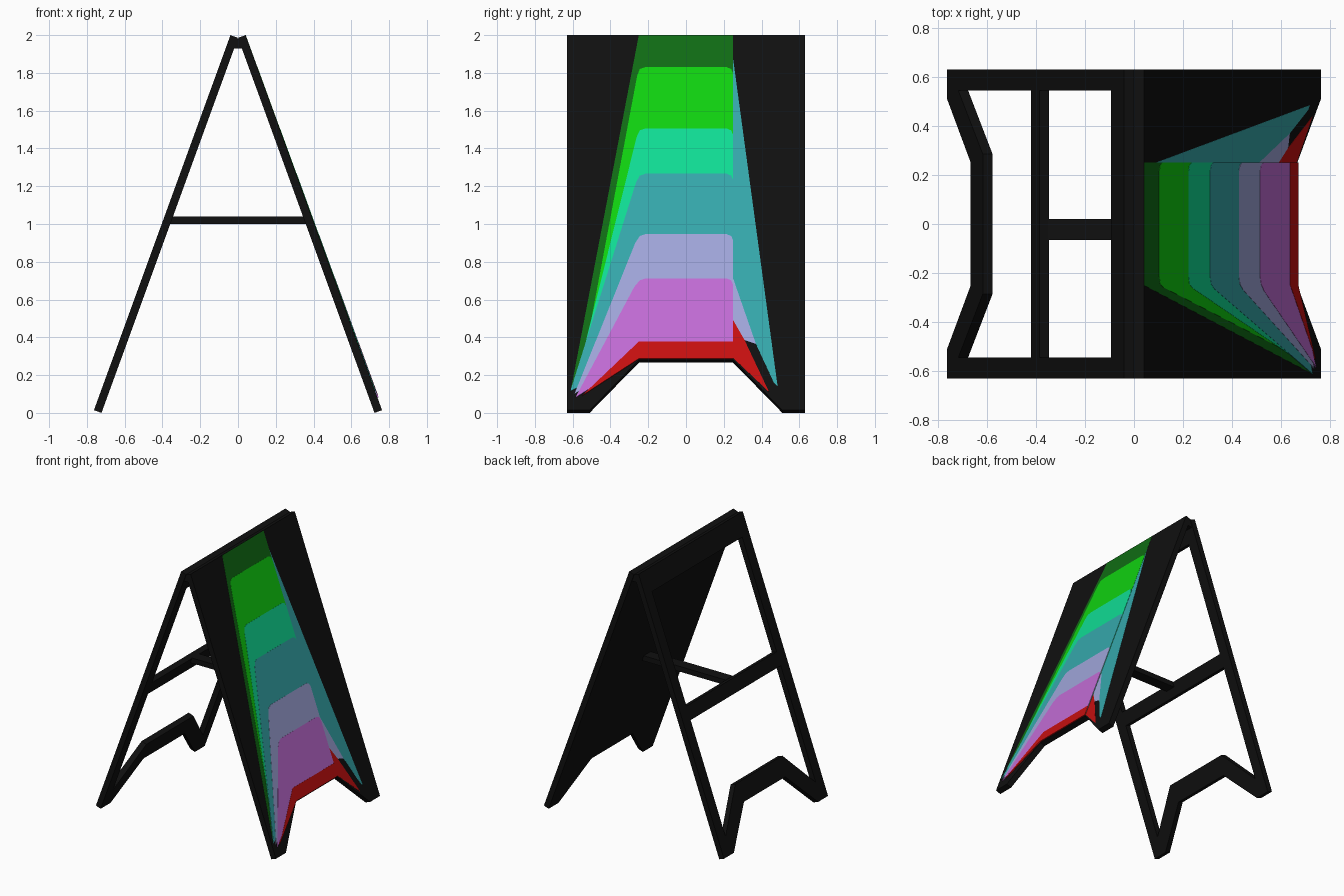
import bpy, bmesh, math
from mathutils import Vector

if "Cube" in bpy.data.objects:
    bpy.data.objects.remove(bpy.data.objects["Cube"], do_unlink=True)

TILT = math.radians(20)
THICK = 0.0425
FOOT = THICK * math.sin(TILT)


def material(name, rgb):
    m = bpy.data.materials.new(name)
    m.use_nodes = True
    m.diffuse_color = (*rgb, 1)
    m.node_tree.nodes["Principled BSDF"].inputs["Base Color"].default_value = (*rgb, 1)
    return m


black = material("black", (0.005, 0.005, 0.005))
forest = material("dark green", (0.005, 0.15, 0.007))
green = material("bright green", (0.005, 0.64, 0.005))
mint = material("mint", (0.005, 0.72, 0.3))
teal = material("teal", (0.036, 0.39, 0.41))
lavender = material("lavender", (0.35, 0.38, 0.7))
magenta = material("magenta", (0.54, 0.15, 0.67))
red = material("red", (0.57, 0.005, 0.005))


def on_slope(side, y, z, lift):
    """Point at height z on the sloping outer face, lifted along its normal."""
    x = THICK * math.cos(TILT) + (2 - z) * math.tan(TILT)
    return Vector((side * (x + lift * math.cos(TILT)), y, z + lift * math.sin(TILT)))


def add_mesh(name, bottom, top, mat):
    """Solid between two matching outlines."""
    bm = bmesh.new()
    a = [bm.verts.new(p) for p in bottom]
    b = [bm.verts.new(p) for p in top]
    bm.faces.new(a)
    bm.faces.new(b)
    for i in range(len(a)):
        j = (i + 1) % len(a)
        bm.faces.new((a[i], a[j], b[j], b[i]))
    bmesh.ops.recalc_face_normals(bm, faces=bm.faces)
    bmesh.ops.triangulate(bm, faces=[f for f in bm.faces if len(f.verts) > 4])
    mesh = bpy.data.meshes.new(name)
    bm.to_mesh(mesh)
    bm.free()
    mesh.materials.append(mat)
    obj = bpy.data.objects.new(name, mesh)
    bpy.context.collection.objects.link(obj)
    return obj


def slab(name, side, outline, mat=black, low=-THICK, high=0.0):
    add_mesh(name, [on_slope(side, y, z, low) for y, z in outline],
             [on_slope(side, y, z, high) for y, z in outline], mat)


def mirrored(points):
    return points + [(-y, z) for y, z in reversed(points)]


# Solid display panel with a notched foot
slab("display_panel", 1, mirrored([(0.25, 0.28), (0.51, FOOT), (0.63, FOOT), (0.63, 2)]))

# Open support frame
for s, word in ((1, "back"), (-1, "front")):
    slab(word + "_frame_leg", -1,
         [(s * 0.63, FOOT), (s * 0.63, 2), (s * 0.545, 2), (s * 0.545, FOOT)])
for name, low, high in (("frame_top_rail", 1.85, 2), ("frame_middle_rail", 0.953, 1.05)):
    slab(name, -1, mirrored([(0.545, low), (0.545, high)]))
slab("frame_foot_rail", -1,
     mirrored([(0.25, 0.28), (0.51, FOOT), (0.545, FOOT), (0.545, 0.14), (0.285, 0.415)]))

# Hinge strip under the ridge and the spreader bar
ridge = [(-0.022, 1.93), (0.022, 1.93), (0.006, 1.98), (-0.006, 1.98)]
add_mesh("hinge_strip", [(x, -0.625, z) for x, z in ridge],
         [(x, 0.625, z) for x, z in ridge], black)
spreader = [(-0.36, 1.0), (0.36, 1.0), (0.35, 1.04), (-0.35, 1.04)]
add_mesh("spreader_bar", [(x, -0.065, z) for x, z in spreader],
         [(x, 0.02, z) for x, z in spreader], black)


# Painted layers, each a thin plate a little higher than the last
STEP = 0.001


def paint(name, level, outline, mat):
    slab(name, 1, outline, mat, -0.002, STEP * level)


def layer(tip, top, soft):
    """Swept band: pointed at the lower left, flat on top, upright on the right."""
    y, z = tip
    slope = (-0.25 - y) / (top - z)
    outline = [(y, z), (-0.25 - slope * soft * 1.3, top - soft * 1.3),
               (-0.245, top - soft * 0.3), (-0.25 + soft, top)]
    outline += [(0.25 - soft, top), (0.25 - soft * 0.3, top - soft * 0.3), (0.25, top - soft)]
    return outline + [(0.25, 0.29), (-0.25, 0.29)]


# Right-hand wings
paint("teal_wing", 1, [(0.25, 1.87), (0.485, 0.14), (0.465, 0.16), (0.37, 0.365), (0.25, 0.71)], teal)
paint("lavender_wing", 1, [(0.25, 0.71), (0.37, 0.365), (0.31, 0.385), (0.25, 0.49)], lavender)
paint("red_wing", 1, [(0.25, 0.49), (0.31, 0.385), (0.44, 0.11), (0.25, 0.29)], red)

# Stacked bands
slab("dark_green_band", 1, [(-0.61, 0.12), (-0.25, 1.999), (0.25, 1.999), (0.25, 0.29), (-0.25, 0.29)],
     forest, -0.002, STEP)
bands = [("bright_green_band", (-0.57, 0.13), 1.83, green),
         ("mint_band", (-0.593, 0.125), 1.505, mint),
         ("teal_band", (-0.612, 0.115), 1.265, teal),
         ("lavender_band", (-0.59, 0.10), 0.945, lavender),
         ("magenta_band", (-0.585, 0.08), 0.71, magenta)]
for i, (name, tip, top, mat) in enumerate(bands):
    paint(name, i + 2, layer(tip, top, 0.035), mat)
paint("red_band", len(bands) + 2,
      [(-0.55, 0.09), (-0.25, 0.375), (0.25, 0.375), (0.25, 0.285), (-0.25, 0.285)], red)
